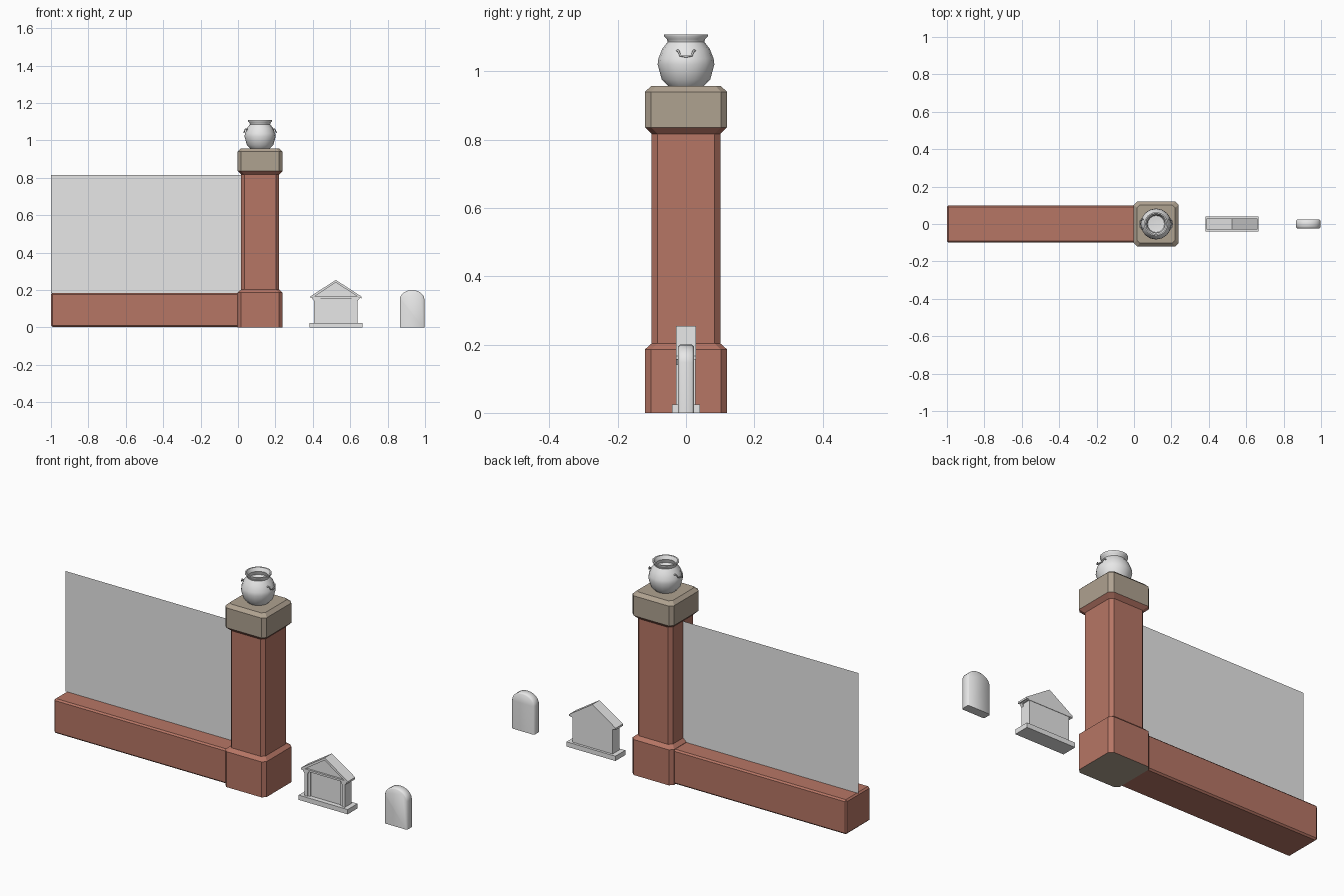
import bpy, bmesh, math
from mathutils import Vector

if "Cube" in bpy.data.objects:
    bpy.data.objects.remove(bpy.data.objects["Cube"])


def material(name, rgb):
    m = bpy.data.materials.new(name)
    m.diffuse_color = (*rgb, 1)
    m.use_nodes = True
    m.node_tree.nodes["Principled BSDF"].inputs["Base Color"].default_value = m.diffuse_color
    return m


BRICK = material("brick red", (0.47, 0.18, 0.13))
TAN = material("tan stone", (0.43, 0.36, 0.28))
GREY = material("pale grey", (0.8, 0.8, 0.8))


def finish(bm, name, *mats, smooth=None):
    me = bpy.data.meshes.new(name)
    bmesh.ops.recalc_face_normals(bm, faces=bm.faces)
    bm.to_mesh(me)
    bm.free()
    ob = bpy.data.objects.new(name, me)
    bpy.context.collection.objects.link(ob)
    for m in mats:
        me.materials.append(m)
    if smooth:
        bpy.ops.object.select_all(action='DESELECT')
        ob.select_set(True)
        bpy.context.view_layer.objects.active = ob
        bpy.ops.object.shade_smooth_by_angle(angle=math.radians(smooth))
    return ob


def prism(name, pts, y0, y1, mat):
    """Extrude an outline in x, z from y0 to y1."""
    bm = bmesh.new()
    f = bm.faces.new([bm.verts.new((x, y0, z)) for x, z in pts])
    ext = bmesh.ops.extrude_face_region(bm, geom=[f])["geom"]
    bmesh.ops.translate(bm, vec=(0, y1 - y0, 0),
                        verts=[v for v in ext if isinstance(v, bmesh.types.BMVert)])
    return finish(bm, name, mat)


def box(name, x0, x1, y0, y1, z0, z1, mat, bevel=0):
    ob = prism(name, [(x0, z0), (x1, z0), (x1, z1), (x0, z1)], y0, y1, mat)
    if bevel:
        b = ob.modifiers.new("bevel", 'BEVEL')
        b.width, b.segments = bevel, 1
    return ob


# Gate pillar: stacked chamfered squares (half width, chamfer, height)
PX = 0.118
bm = bmesh.new()
rings = []
for h, c, z in [(.12, .018, 0), (.12, .018, .186), (.101, .017, .203), (.101, .017, .817),
                (.12, .018, .836), (.12, .018, .94), (.102, .015, .957)]:
    k = h - c
    outline = [(h, -k), (h, k), (k, h), (-k, h), (-h, k), (-h, -k), (-k, -h), (k, -h)]
    rings.append([bm.verts.new((PX + x, y, z)) for x, y in outline])
for a, b in zip(rings, rings[1:]):
    for i in range(8):
        j = (i + 1) % 8
        bm.faces.new((a[i], a[j], b[j], b[i]))
bm.faces.new(rings[0][::-1])
bm.faces.new(rings[-1])
for f in bm.faces:  # capstone and underside are tan
    z = f.calc_center_median().z
    f.material_index = 1 if z > .84 or z < .001 else 0
finish(bm, "gate_pillar", BRICK, TAN)

# Low wall and the thin fence panel standing on it
box("low_wall", -1, .03, -.1, .1, .003, .184, BRICK, bevel=.008)
bm = bmesh.new()
bm.faces.new([bm.verts.new(p) for p in
              [(-1, 0, .184), (.02, 0, .184), (.02, 0, .815), (-1, 0, .815)]])
finish(bm, "fence_panel", GREY)

# Urn: lathed profile (radius, height), hollow inside
profile = [(0, .957), (.052, .957), (.071, .976), (.083, 1.02), (.081, 1.037), (.07, 1.065),
           (.054, 1.086), (.056, 1.094), (.064, 1.102), (.064, 1.108), (.057, 1.108),
           (.048, 1.09), (.055, 1.07), (.045, 1.055), (0, 1.05)]
bm = bmesh.new()
vs = [bm.verts.new((PX + r, 0, z)) for r, z in profile]
es = [bm.edges.new(p) for p in zip(vs, vs[1:])]
bmesh.ops.spin(bm, geom=vs + es, cent=(PX, 0, 0), axis=(0, 0, 1),
               angle=math.tau, steps=16, use_duplicate=False)
bmesh.ops.remove_doubles(bm, verts=bm.verts, dist=.0005)
finish(bm, "urn", GREY, smooth=45)

# Urn handles: small hanging loops on both sides
for side in (-1, 1):
    cu = bpy.data.curves.new("urn_handle", 'CURVE')
    cu.dimensions = '3D'
    cu.bevel_depth, cu.bevel_resolution = .0035, 0
    cu.use_fill_caps = True
    sp = cu.splines.new('POLY')
    path = [(.068, -.026, 1.06), (.079, -.022, 1.06), (.085, -.017, 1.046),
            (.087, 0, 1.043), (.085, .017, 1.046), (.079, .022, 1.06), (.068, .026, 1.06)]
    sp.points.add(len(path) - 1)
    for p, (x, y, z) in zip(sp.points, path):
        p.co = (PX + side * x, y, z, 1)
    cu.materials.append(GREY)
    bpy.context.collection.objects.link(bpy.data.objects.new("urn_handle", cu))

# Mausoleum: plinth, chamber, pediment, gable frame
MX = .523
box("tomb_plinth", MX - .142, MX + .142, -.041, .041, 0, .025, GREY)
box("tomb_chamber", MX - .117, MX + .117, -.016, .028, .025, .16, GREY)
prism("tomb_pediment", [(MX - .125, .162), (MX + .125, .162), (MX, .246)], -.02, .03, GREY)
box("tomb_lintel", MX - .125, MX + .125, -.03, .03, .156, .166, GREY)
for s in (-1, 1):
    prism("tomb_roof_slope", [(MX, .254), (MX, .241), (MX + s * .118, .163),
                              (MX + s * .136, .156), (MX + s * .136, .166)], -.03, .03, GREY)
    # Column with flared capital, and a raised door jamb beside it
    prism("tomb_column", [(MX + s * a, z) for a, z in
                          [(.1, .025), (.117, .025), (.117, .142), (.128, .157),
                           (.092, .157), (.1, .142)]], -.029, -.012, GREY)
    prism("tomb_door_jamb", [(MX + s * a, z) for a, z in
                             [(.088, .025), (.102, .025), (.102, .158), (.078, .158),
                              (.088, .148)]], -.022, -.014, GREY)

# Headstone: arched outline with softened front and back rims
SX, W = .931, .066
arch = [(SX + W * math.cos(math.pi * i / 12), .148 + .052 * math.sin(math.pi * i / 12))
        for i in range(13)]
stone = prism("headstone", [(SX - W, 0), (SX + W, 0)] + arch, -.023, .023, GREY)
bm = bmesh.new()
bm.from_mesh(stone.data)
rim = [e for e in bm.edges if abs(e.verts[0].co.y - e.verts[1].co.y) < .001
       and max(v.co.z for v in e.verts) > .01]
bmesh.ops.bevel(bm, geom=rim, offset=.006, segments=1, affect='EDGES')
bpy.data.objects.remove(stone)
finish(bm, "headstone", GREY, smooth=50)
